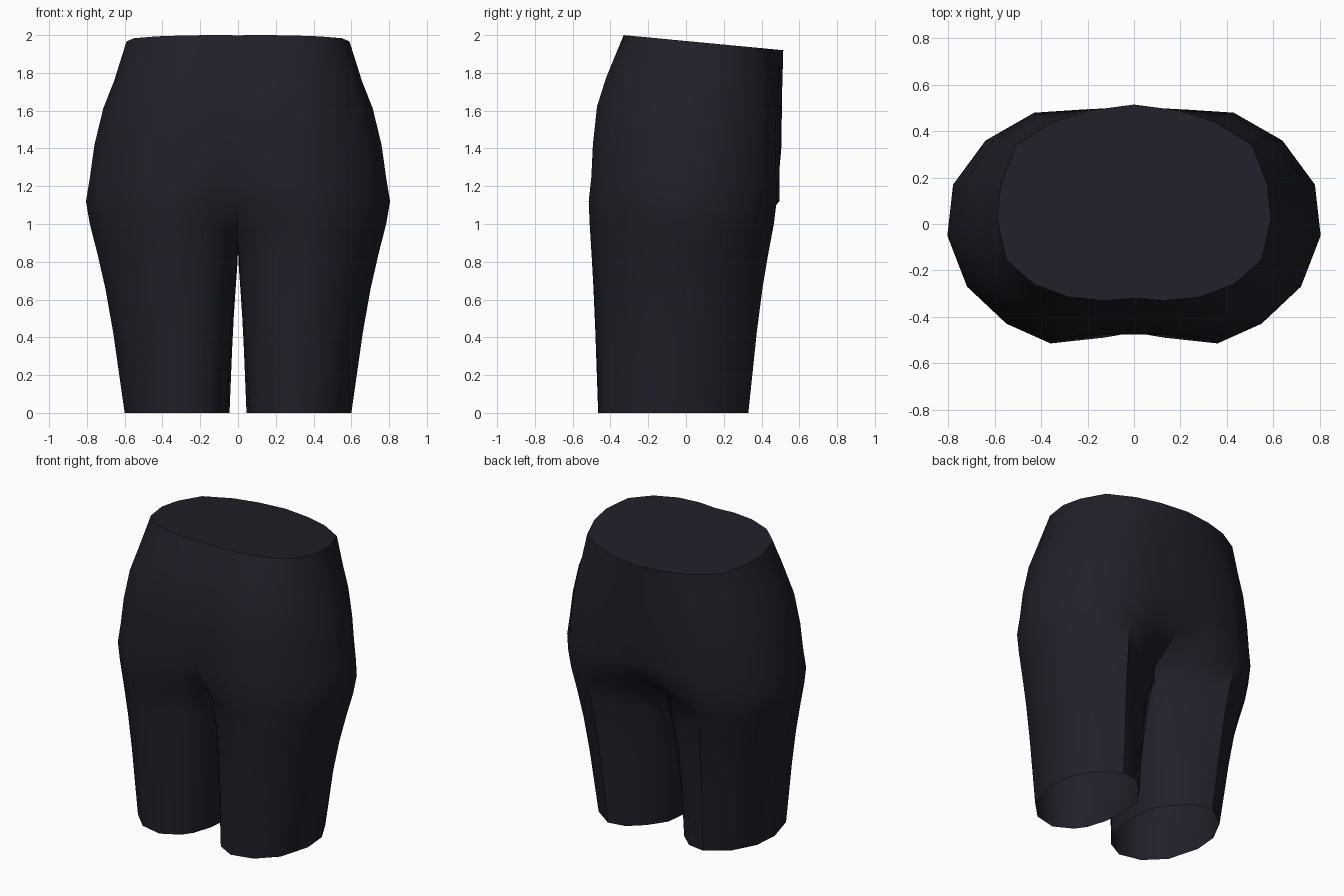
import bpy, bmesh, math
from mathutils import Matrix

cube = bpy.data.objects.get("Cube")
if cube:
    bpy.data.objects.remove(cube)

fabric = bpy.data.materials.new("dark_navy_fabric")
fabric.use_nodes = True
colour = (0.014, 0.014, 0.022, 1)
fabric.diffuse_color = colour
bsdf = fabric.node_tree.nodes["Principled BSDF"]
bsdf.inputs["Base Color"].default_value = colour
bsdf.inputs["Roughness"].default_value = 0.8

# Half outlines, front centre round the side to back centre
WAIST = [(0, -.32), (.13, -.33), (.28, -.315), (.43, -.26), (.55, -.155), (.59, .02),
         (.575, .17), (.51, .34), (.35, .44), (.19, .49), (0, .515)]
HIP = [(0, -.495), (.13, -.49), (.36, -.515), (.55, -.43), (.72, -.27), (.805, -.05),
       (.78, .17), (.64, .36), (.43, .48), (.2, .495), (0, .505)]
# Leg opening: the same points, then the inner thigh from back to front
HEM = [(.10, -.33), (.15, -.40), (.27, -.465), (.42, -.43), (.54, -.31), (.60, -.1),
       (.585, .07), (.5, .23), (.36, .33), (.24, .31), (.14, .22),
       (.06, .1), (.045, -.05), (.06, -.2)]
# Arch between the legs, back to front: y, z
CROTCH = [(.2, .95), (0, .86), (-.22, .92)]
# Points either side of the arch that turn inwards quickly below the hip
INNER = (0, 1, 9, 10)


def mix(a, b, t):
    return a + (b - a) * t


bm = bmesh.new()


def add_ring(points):
    return [bm.verts.new(p) for p in points]


def bridge(upper, lower, closed=False):
    count = len(upper)
    for i in range(count if closed else count - 1):
        j = (i + 1) % count
        bm.faces.new((upper[i], lower[i], lower[j], upper[j]))


# Torso: height, width blend, depth blend, waist tilt, centre groove
TORSO = [(2, 0, 0, 1, 0), (1.77, .31, .54, .5, 0), (1.62, .57, .78, .2, 0),
         (1.42, .79, .89, 0, 0), (1.25, .9, .93, 0, .015), (1.12, 1, 1, 0, .08)]
rings = []
for z, tx, ty, tilt, groove in TORSO:
    points = []
    for i, (w, h) in enumerate(zip(WAIST, HIP)):
        x, y = mix(w[0], h[0], tx), mix(w[1], h[1], ty)
        drop = tilt * .0947 * (y + .33)
        if i in (0, len(HIP) - 1):
            y -= math.copysign(groove, y)
            drop += groove * .3
        points.append((x, y, z - drop))
    rings.append(add_ring(points))
for upper, lower in zip(rings, rings[1:]):
    bridge(upper, lower)
bm.faces.new(rings[0])

# Leg: starts at the hip ring closed by the crotch arch, open at the hem
top = rings[-1] + add_ring([(0, y, z) for y, z in CROTCH])
start = [v.co.copy() for v in top]
previous = top
for fall, t, inner_t in [(.107, .1, .6), (.25, .3, .75), (.41, .5, .85),
                         (.616, .7, .9), (.77, .82, .95), (1, 1, 1)]:
    points = []
    for i, (s, h) in enumerate(zip(start, HEM)):
        k = inner_t if i in INNER else t
        points.append((mix(s.x, h[0], k), mix(s.y, h[1], k), s.z * (1 - fall)))
    ring = add_ring(points)
    bridge(previous, ring, closed=True)
    previous = ring

# Other half
bmesh.ops.mirror(bm, geom=bm.verts[:] + bm.edges[:] + bm.faces[:],
                 matrix=Matrix.Identity(4), merge_dist=.001, axis='X')
bmesh.ops.remove_doubles(bm, verts=bm.verts[:], dist=.0005)
bmesh.ops.recalc_face_normals(bm, faces=bm.faces[:])

mesh = bpy.data.meshes.new("shorts")
bm.to_mesh(mesh)
bm.free()
mesh.materials.append(fabric)
shorts = bpy.data.objects.new("shorts", mesh)
bpy.context.collection.objects.link(shorts)
bpy.ops.object.select_all(action='DESELECT')
shorts.select_set(True)
bpy.context.view_layer.objects.active = shorts
bpy.ops.object.shade_smooth_by_angle(angle=math.radians(45))
